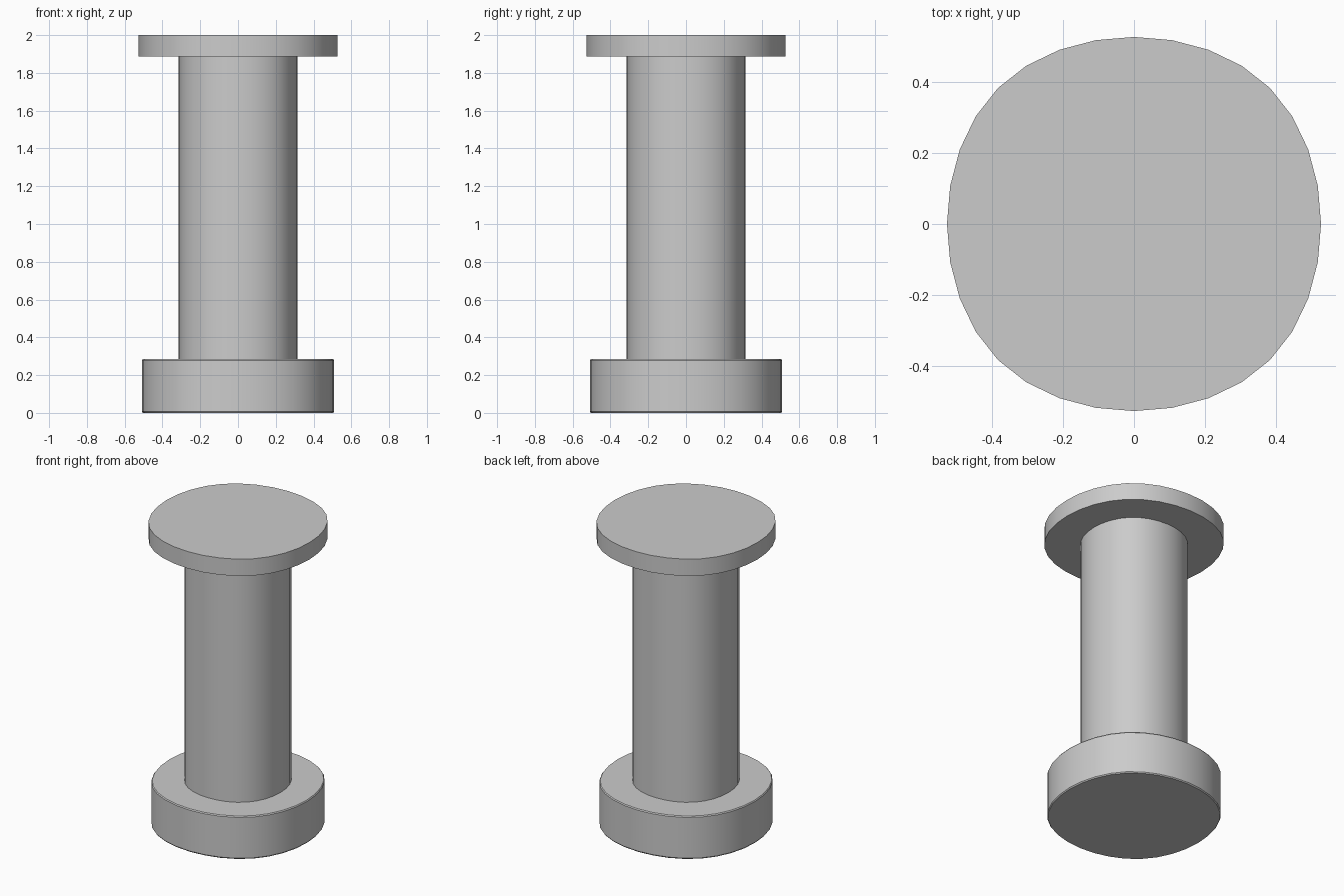
import bpy
import bmesh

if "Cube" in bpy.data.objects:
    bpy.data.objects.remove(bpy.data.objects["Cube"])

# Square cage profile from bottom to top: (radius at the flat sides, height)
PROFILE = [
    (0.504, 0.0), (0.509, 0.007), (0.509, 0.278), (0.504, 0.285),  # base with eased rims
    (0.314, 0.285), (0.314, 1.888),                                # shaft
    (0.526, 1.888), (0.526, 2.0),                                  # top flange
]
SHRINK = 11 / 12  # a subdivided square pulls in to 11/12 of its half width

bm = bmesh.new()
rings = []
for radius, z in PROFILE:
    h = radius / SHRINK
    rings.append([bm.verts.new((x * h, y * h, z))
                  for x, y in ((-1, -1), (1, -1), (1, 1), (-1, 1))])

# Walls and shoulders between neighbouring rings
for low, high in zip(rings, rings[1:]):
    for i in range(4):
        j = (i + 1) % 4
        bm.faces.new((low[i], low[j], high[j], high[i]))

# End caps
bm.faces.new(reversed(rings[0]))
bm.faces.new(rings[-1])
bm.normal_update()

# Crease every horizontal ring so only the cross-section becomes round
crease = bm.edges.layers.float.new("crease_edge")
for e in bm.edges:
    a, b = e.verts
    on_ring = any(a in r and b in r for r in rings)
    if on_ring:
        e[crease] = 1.0
        e.smooth = False
for f in bm.faces:
    f.smooth = True

mesh = bpy.data.meshes.new("flanged_post")
bm.to_mesh(mesh)
bm.free()
post = bpy.data.objects.new("flanged_post", mesh)
bpy.context.collection.objects.link(post)

# Three levels turn each square ring into 32 sides
sub = post.modifiers.new("round_section", 'SUBSURF')
sub.levels = sub.render_levels = 3
